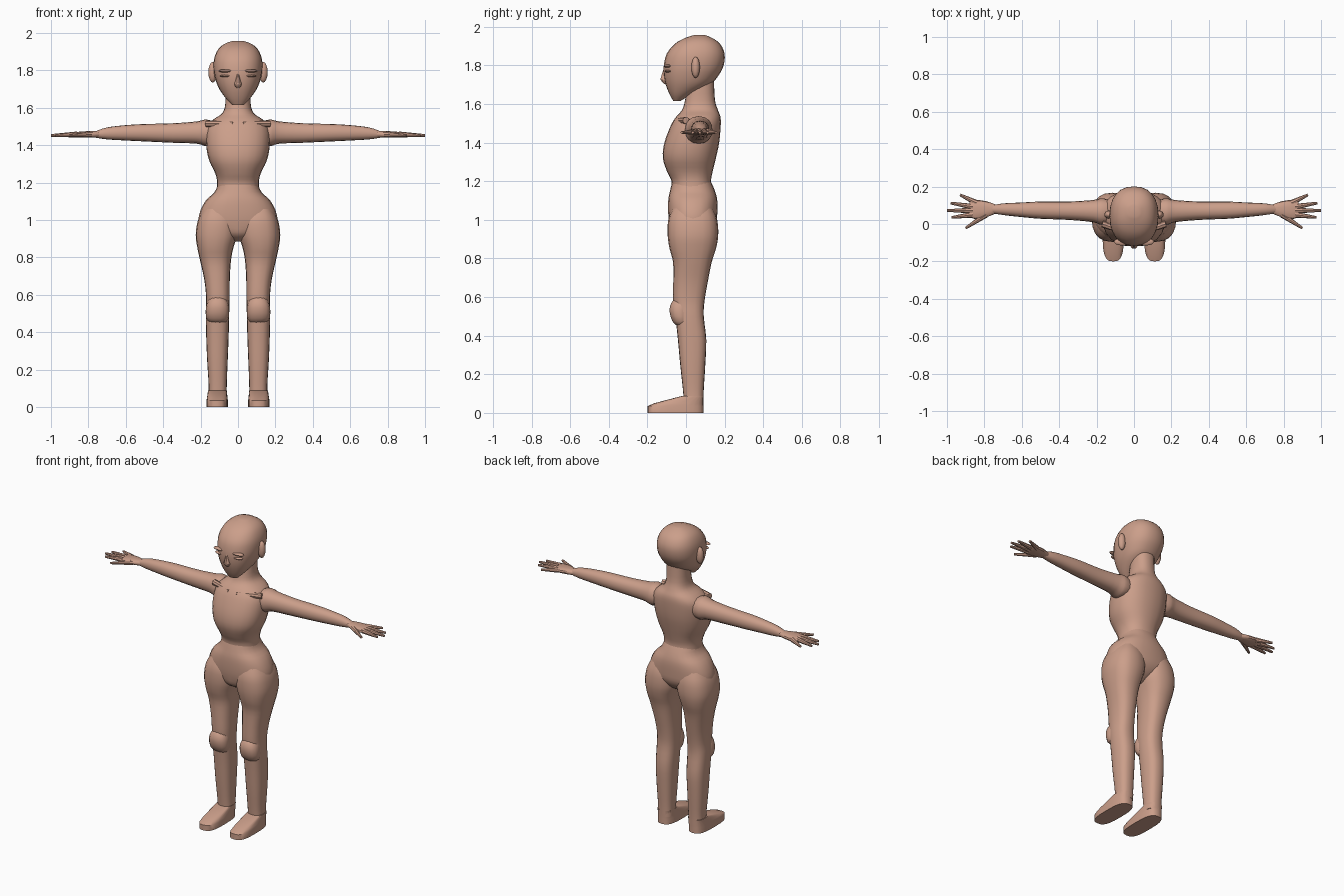
import bpy, bmesh, math
from mathutils import Vector, Matrix

if "Cube" in bpy.data.objects:
    bpy.data.objects.remove(bpy.data.objects["Cube"])

skin = bpy.data.materials.new("skin")
skin.diffuse_color = (0.60, 0.345, 0.255, 1)
skin.use_nodes = True
skin.node_tree.nodes["Principled BSDF"].inputs["Base Color"].default_value = skin.diffuse_color


def finish(bm, name, mirror=False, angle=35):
    """Turn a bmesh into a shaded object, mirrored over x if it is paired."""
    bmesh.ops.recalc_face_normals(bm, faces=bm.faces)
    me = bpy.data.meshes.new(name)
    bm.to_mesh(me)
    bm.free()
    me.materials.append(skin)
    ob = bpy.data.objects.new(name, me)
    bpy.context.collection.objects.link(ob)
    if mirror:
        ob.modifiers.new("mirror", 'MIRROR')
    bpy.ops.object.select_all(action='DESELECT')
    ob.select_set(True)
    bpy.context.view_layer.objects.active = ob
    bpy.ops.object.shade_smooth_by_angle(angle=math.radians(angle))
    return ob


def smooth_rings(rings, steps):
    """Catmull-Rom interpolation between the given sections."""
    out = []
    for i in range(len(rings) - 1):
        p = [Vector(rings[min(max(j, 0), len(rings) - 1)]) for j in range(i - 1, i + 3)]
        for s in range(steps):
            t = s / steps
            out.append(0.5 * (2 * p[1] + (p[2] - p[0]) * t
                              + (2 * p[0] - 5 * p[1] + 4 * p[2] - p[3]) * t * t
                              + (3 * p[1] - p[0] - 3 * p[2] + p[3]) * t ** 3))
    return out + [Vector(rings[-1])]


def loft(bm, rings, axis='z', power=2.3, sides=20, steps=3):
    """Sections are (position, u0, u1, v0, v1): x,y ranges for axis z, y,z for axis x."""
    loops = []
    for t, u0, u1, v0, v1 in smooth_rings(rings, steps):
        loop = []
        for k in range(sides):
            a = 2 * math.pi * k / sides
            c, s = math.cos(a), math.sin(a)
            u = (u0 + u1) / 2 + (u1 - u0) / 2 * math.copysign(abs(c) ** (2 / power), c)
            v = (v0 + v1) / 2 + (v1 - v0) / 2 * math.copysign(abs(s) ** (2 / power), s)
            loop.append(bm.verts.new((u, v, t) if axis == 'z' else (t, u, v)))
        loops.append(loop)
    for a, b in zip(loops, loops[1:]):
        for k in range(sides):
            n = (k + 1) % sides
            bm.faces.new((a[k], a[n], b[n], b[k]))
    bm.faces.new(loops[0])
    bm.faces.new(loops[-1])


def ball(bm, centre, size, segs=14):
    m = Matrix.Translation(centre) @ Matrix.Diagonal((*size, 1))
    bmesh.ops.create_uvsphere(bm, u_segments=segs, v_segments=8, radius=1, matrix=m)


def limb(bm, a, b, r1, r2):
    """Tapered round rod from a to b."""
    a, b = Vector(a), Vector(b)
    d = b - a
    m = Matrix.Translation((a + b) / 2) @ d.to_track_quat('Z', 'Y').to_matrix().to_4x4()
    bmesh.ops.create_cone(bm, cap_ends=True, segments=8, radius1=r1, radius2=r2,
                          depth=d.length, matrix=m)


def sym(rows):
    """Sections centred on x: (z, half width, y0, y1)."""
    return [(z, -h, h, y0, y1) for z, h, y0, y1 in rows]


# head with narrow chin
bm = bmesh.new()
loft(bm, sym([(1.615, .03, -.065, -.03), (1.65, .065, -.085, .03), (1.70, .10, -.105, .125),
              (1.75, .12, -.115, .17), (1.80, .13, -.115, .195), (1.86, .128, -.10, .20),
              (1.91, .108, -.06, .178), (1.94, .075, -.01, .14), (1.957, .03, .04, .10)]), sides=24)
finish(bm, "head")

# nose
bm = bmesh.new()
loft(bm, sym([(1.705, .008, -.115, -.09), (1.725, .02, -.132, -.09),
              (1.74, .015, -.13, -.09), (1.785, .007, -.116, -.09)]), sides=10, steps=2)
finish(bm, "nose")

# brows, eyelids and mouth
bm = bmesh.new()
ball(bm, (.062, -.095, 1.797), (.045, .02, .009))
ball(bm, (.062, -.092, 1.77), (.036, .019, .007))
finish(bm, "brow_and_eyelid", True)

# ears
bm = bmesh.new()
ball(bm, (.135, .05, 1.79), (.024, .022, .055))
finish(bm, "ear", True)

# neck, chest and waist in one loft
bm = bmesh.new()
loft(bm, sym([(1.72, .066, .01, .145), (1.62, .068, -.005, .15), (1.57, .085, -.02, .165),
              (1.535, .135, -.05, .178), (1.49, .168, -.078, .18), (1.40, .17, -.112, .172),
              (1.32, .155, -.12, .155), (1.25, .122, -.098, .138), (1.20, .112, -.075, .13),
              (1.14, .118, -.075, .14)]), sides=24)
finish(bm, "torso")

# pelvis
bm = bmesh.new()
loft(bm, sym([(1.20, .105, -.07, .128), (1.15, .125, -.083, .15), (1.10, .175, -.092, .162),
              (1.03, .207, -.092, .162), (.97, .20, -.085, .155), (.92, .10, -.07, .12),
              (.885, .02, -.02, .06)]), power=2.4, sides=24)
finish(bm, "pelvis")

# legs
bm = bmesh.new()
loft(bm, [(1.06, .03, .185, -.07, .14), (1.0, .004, .214, -.092, .162),
          (.92, .004, .226, -.095, .167), (.85, .025, .217, -.085, .155),
          (.78, .038, .202, -.067, .133), (.68, .044, .18, -.066, .113),
          (.58, .045, .17, -.066, .096), (.50, .047, .172, -.055, .092),
          (.38, .05, .17, -.042, .105), (.25, .055, .165, -.03, .10),
          (.12, .06, .157, -.016, .092), (.05, .06, .157, -.01, .09)], power=2.5)
finish(bm, "leg", True)

# kneecaps
bm = bmesh.new()
loft(bm, [(.45, .065, .15, -.045, .02), (.475, .05, .17, -.072, .02),
          (.53, .047, .172, -.087, .02), (.57, .058, .16, -.077, .02),
          (.59, .075, .145, -.06, .02)], sides=14, steps=2)
finish(bm, "kneecap", True)

# wedge shaped feet
bm = bmesh.new()
loft(bm, [(0, .054, .168, -.2, .09), (.035, .054, .168, -.2, .09),
          (.05, .056, .166, -.165, .09), (.088, .06, .16, -.02, .09)],
     power=3, sides=24, steps=1)
finish(bm, "foot", True)

# arms
bm = bmesh.new()
loft(bm, [(.11, .01, .125, 1.41, 1.52), (.17, -.005, .137, 1.395, 1.537),
          (.22, .01, .128, 1.408, 1.527), (.35, .022, .12, 1.413, 1.517),
          (.50, .028, .12, 1.42, 1.513), (.60, .037, .115, 1.425, 1.507),
          (.70, .048, .11, 1.431, 1.495), (.76, .058, .1, 1.44, 1.475)],
     axis='x', power=2.2, sides=16)
finish(bm, "arm", True)

# hands with spread fingers and thumb
bm = bmesh.new()
loft(bm, [(.73, .06, .1, 1.442, 1.475), (.79, .036, .122, 1.44, 1.476),
          (.85, .026, .128, 1.442, 1.472), (.88, .04, .118, 1.446, 1.466)],
     axis='x', sides=14, steps=2)
for x0, y0, x1, y1 in [(.84, .112, .93, .156), (.86, .092, .98, .112), (.86, .072, 1.0, .072),
                       (.86, .05, .975, .035), (.79, .05, .90, -.022)]:
    tip = Vector((x1, y1, 1.452))
    limb(bm, (x0, y0, 1.457), tip, .016, .007)
finish(bm, "hand", True)

# collar bones along the top of the chest
bm = bmesh.new()
limb(bm, (.025, -.05, 1.515), (.17, .0, 1.515), .014, .018)
finish(bm, "collar_bone", True)
